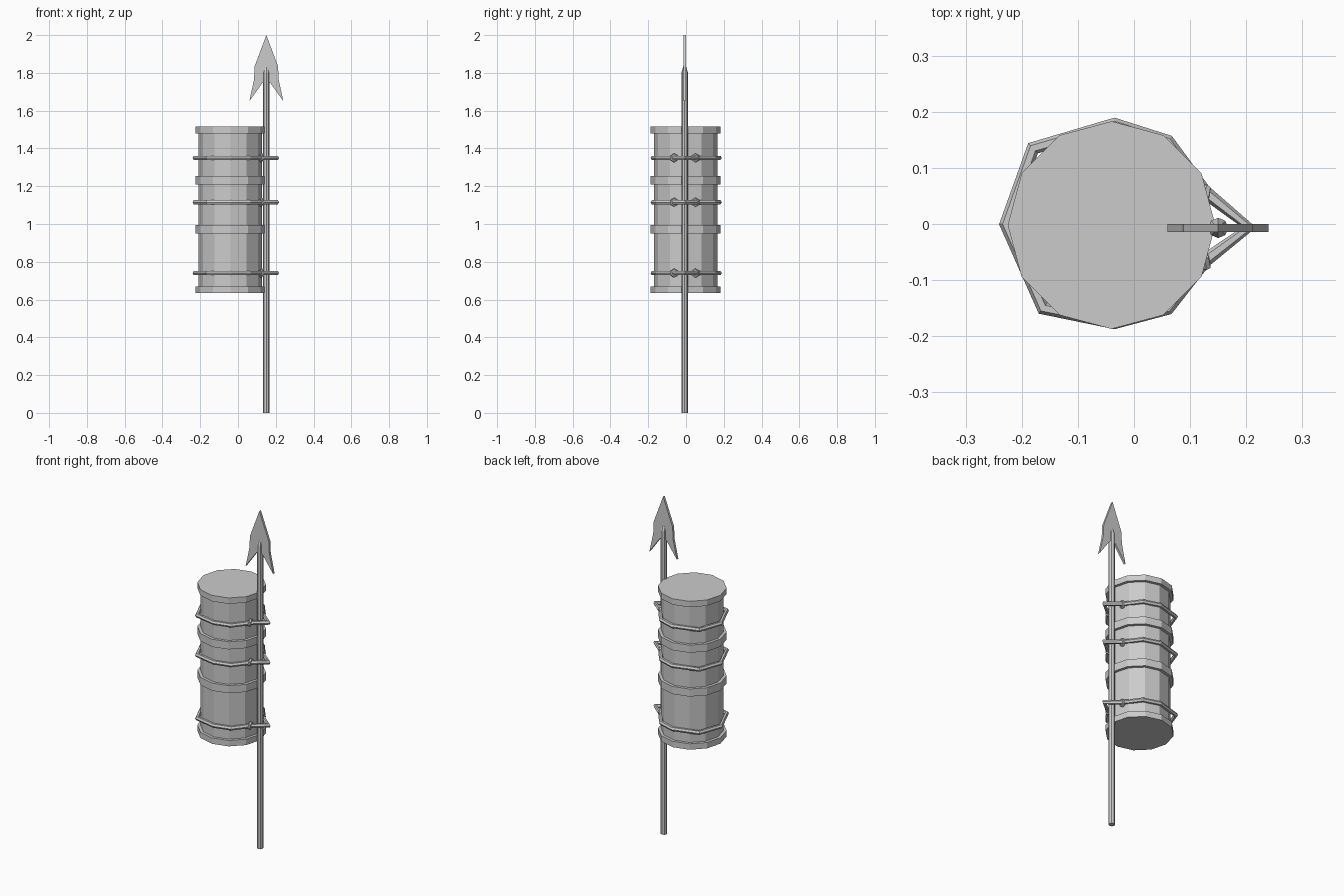
import bpy, bmesh
from math import sin, cos, pi
from mathutils import Vector

if "Cube" in bpy.data.objects:
    bpy.data.objects.remove(bpy.data.objects["Cube"])

POLE = (0.15, -0.007)


def finish(name, bm):
    bmesh.ops.recalc_face_normals(bm, faces=bm.faces)
    me = bpy.data.meshes.new(name)
    bm.to_mesh(me)
    bm.free()
    ob = bpy.data.objects.new(name, me)
    bpy.context.collection.objects.link(ob)
    return ob


def lathe(name, profile, sides, cx, cy):
    """Faceted, capped solid turned from (radius, z) pairs."""
    bm = bmesh.new()
    rings = [[bm.verts.new((cx + r * cos(2 * pi * i / sides),
                            cy + r * sin(2 * pi * i / sides), z))
              for i in range(sides)] for r, z in profile]
    for a, b in zip(rings, rings[1:]):
        for i in range(sides):
            j = (i + 1) % sides
            bm.faces.new((a[i], a[j], b[j], b[i]))
    bm.faces.new(rings[0])
    bm.faces.new(rings[-1])
    return finish(name, bm)


def rope(name, points, radius):
    """Closed tube along a polygonal path."""
    cu = bpy.data.curves.new(name, 'CURVE')
    cu.dimensions = '3D'
    cu.bevel_depth = radius
    cu.bevel_resolution = 1
    sp = cu.splines.new('POLY')
    sp.points.add(len(points) - 1)
    for p, co in zip(sp.points, points):
        p.co = (*co, 1)
    sp.use_cyclic_u = True
    sp.use_smooth = False
    ob = bpy.data.objects.new(name, cu)
    bpy.context.collection.objects.link(ob)


# Barrel with four raised hoops
profile = []
for z0, z1 in ((0.635, 0.67), (0.95, 0.995), (1.21, 1.255), (1.48, 1.515)):
    profile += [(0.168, z0), (0.185, z0), (0.185, z1), (0.168, z1)]
lathe("barrel", profile[1:-1], 12, -0.04, -0.002)

# Spear shaft with a blunt point
lathe("shaft", [(0.018, 0), (0.018, 1.80), (0.007, 1.835)], 8, *POLE)

# Flat barbed spear head: half outline mirrored about the shaft
half = [(0.062, 1.835), (0.065, 1.765), (0.09, 1.65), (0.022, 1.745)]
outline = [(0, 2.0)] + half + [(0, 1.765)] + [(-x, z) for x, z in reversed(half)]
bm = bmesh.new()
face = bm.faces.new([bm.verts.new((POLE[0] + x, POLE[1] - 0.007, z)) for x, z in outline])
ext = bmesh.ops.extrude_face_region(bm, geom=[face])
bmesh.ops.translate(bm, vec=(0, 0.014, 0),
                    verts=[v for v in ext['geom'] if isinstance(v, bmesh.types.BMVert)])
finish("spear_head", bm)

# Rope ties looping the barrel and shaft, each with two knots
path = [(-0.228, 0), (-0.18, 0.135), (-0.035, 0.177), (0.06, 0.147), (0.125, 0.058),
        (0.205, -0.006), (0.125, -0.066), (0.06, -0.15), (-0.035, -0.175), (-0.162, -0.15)]
for n, z in enumerate((0.74, 1.115, 1.35)):
    rope(f"rope_tie_{n}", [(x, y, z) for x, y in path], 0.0125)
    for side in (1, -1):
        centre = Vector((0.124, -0.006 + side * 0.056, z))
        u = Vector((0.35, side * 0.94, 0.6)).normalized()
        v = Vector((0, -side * 0.5, 0.87))
        rope(f"rope_knot_{n}_{side}",
             [centre + 0.016 * (u * cos(k * pi / 3) + v * sin(k * pi / 3)) for k in range(6)],
             0.0085)
